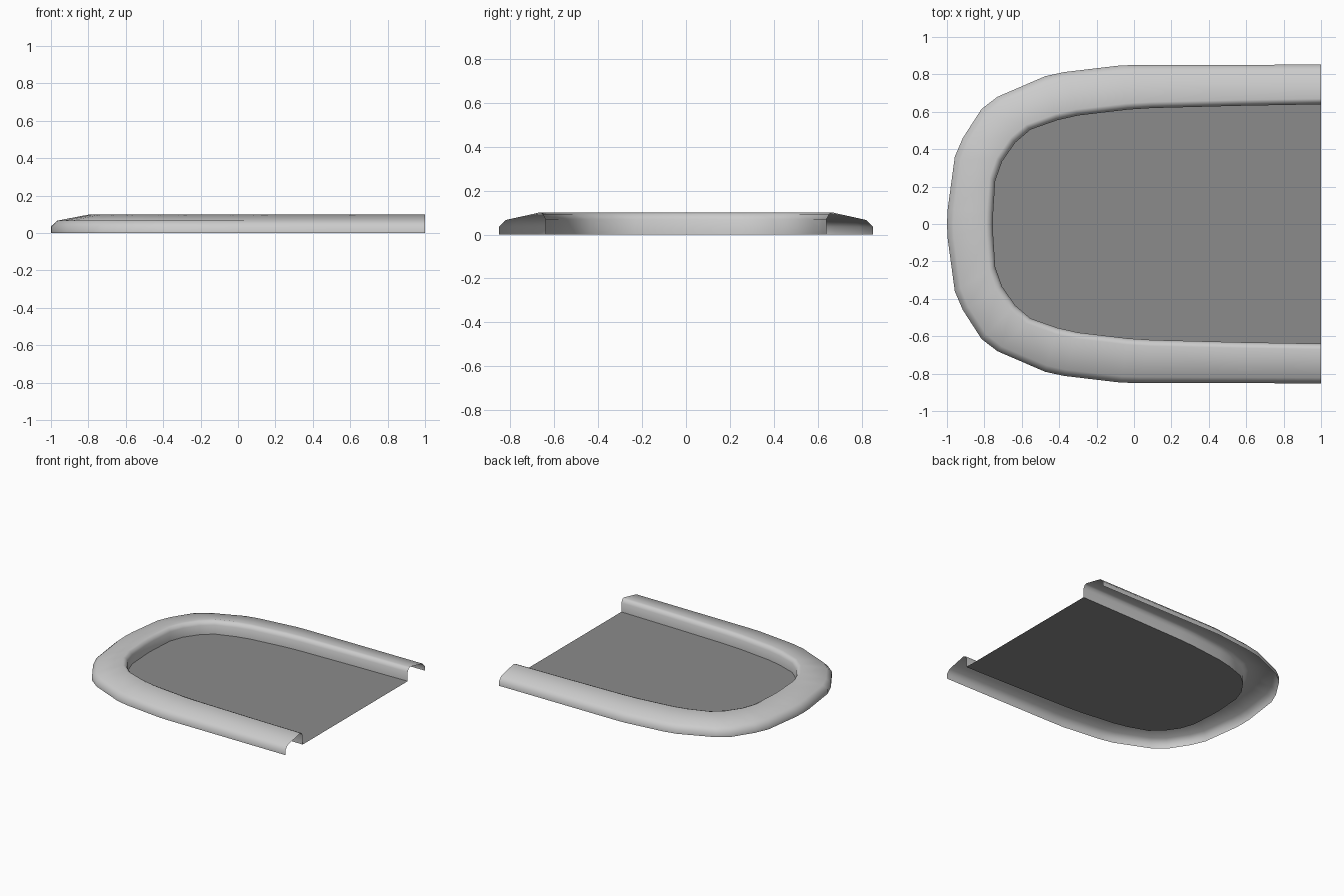
import bpy, bmesh

if "Cube" in bpy.data.objects:
    bpy.data.objects.remove(bpy.data.objects["Cube"])

# Half outlines (y >= 0) from nose to open end, paired point by point
outer = [(-1, 0), (-.996, .08), (-.958, .36), (-.915, .46), (-.815, .615), (-.73, .68),
         (-.475, .79), (-.375, .812), (-.07, .848), (.02, .85), (.56, .851), (1, .852)]
inner = [(-.755, 0), (-.753, .06), (-.742, .23), (-.705, .335), (-.635, .435), (-.553, .505),
         (-.41, .555), (-.3, .58), (-.03, .612), (.1, .62), (.56, .632), (1, .64)]

# Rim section: (fraction from outer to inner edge, height)
section = [(0, 0), (0, .035), (.14, .066), (.86, .1), (.94, .093), (1, .07), (1, 0)]


def full(half):
    return [(x, -y) for x, y in reversed(half[1:])] + half


def make(name, bm, grey):
    bmesh.ops.recalc_face_normals(bm, faces=bm.faces)
    mesh = bpy.data.meshes.new(name)
    bm.to_mesh(mesh)
    bm.free()
    mat = bpy.data.materials.new(name + "_grey")
    mat.diffuse_color = (grey, grey, grey, 1)
    mat.use_nodes = True
    mat.node_tree.nodes["Principled BSDF"].inputs["Base Color"].default_value = mat.diffuse_color
    mesh.materials.append(mat)
    obj = bpy.data.objects.new(name, mesh)
    bpy.context.collection.objects.link(obj)
    return obj


rails = list(zip(full(outer), full(inner)))

# Hollow U-shaped rim, open below and at the straight end
bm = bmesh.new()
rings = [[bm.verts.new((o[0] + (i[0] - o[0]) * t, o[1] + (i[1] - o[1]) * t, z))
          for t, z in section] for o, i in rails]
for a, b in zip(rings, rings[1:]):
    for k in range(len(section) - 1):
        bm.faces.new((a[k], b[k], b[k + 1], a[k + 1]))
rim = make("rim", bm, .53)
top = max(rim.data.polygons, key=lambda p: p.center.z)
if top.normal.z < 0:
    rim.data.flip_normals()
bpy.context.view_layer.objects.active = rim
rim.select_set(True)
bpy.ops.object.shade_smooth_by_angle(angle=1.0)

# Flat floor panel, built from strips across the width
bm = bmesh.new()
pairs = [(bm.verts.new((x, -y, 0)), bm.verts.new((x, y, 0))) for x, y in inner[1:]]
nose = bm.verts.new((*inner[0], 0))
bm.faces.new((nose, pairs[0][0], pairs[0][1]))
for a, b in zip(pairs, pairs[1:]):
    bm.faces.new((a[0], b[0], b[1], a[1]))
floor = make("floor_panel", bm, .257)
if floor.data.polygons[0].normal.z < 0:
    floor.data.flip_normals()
